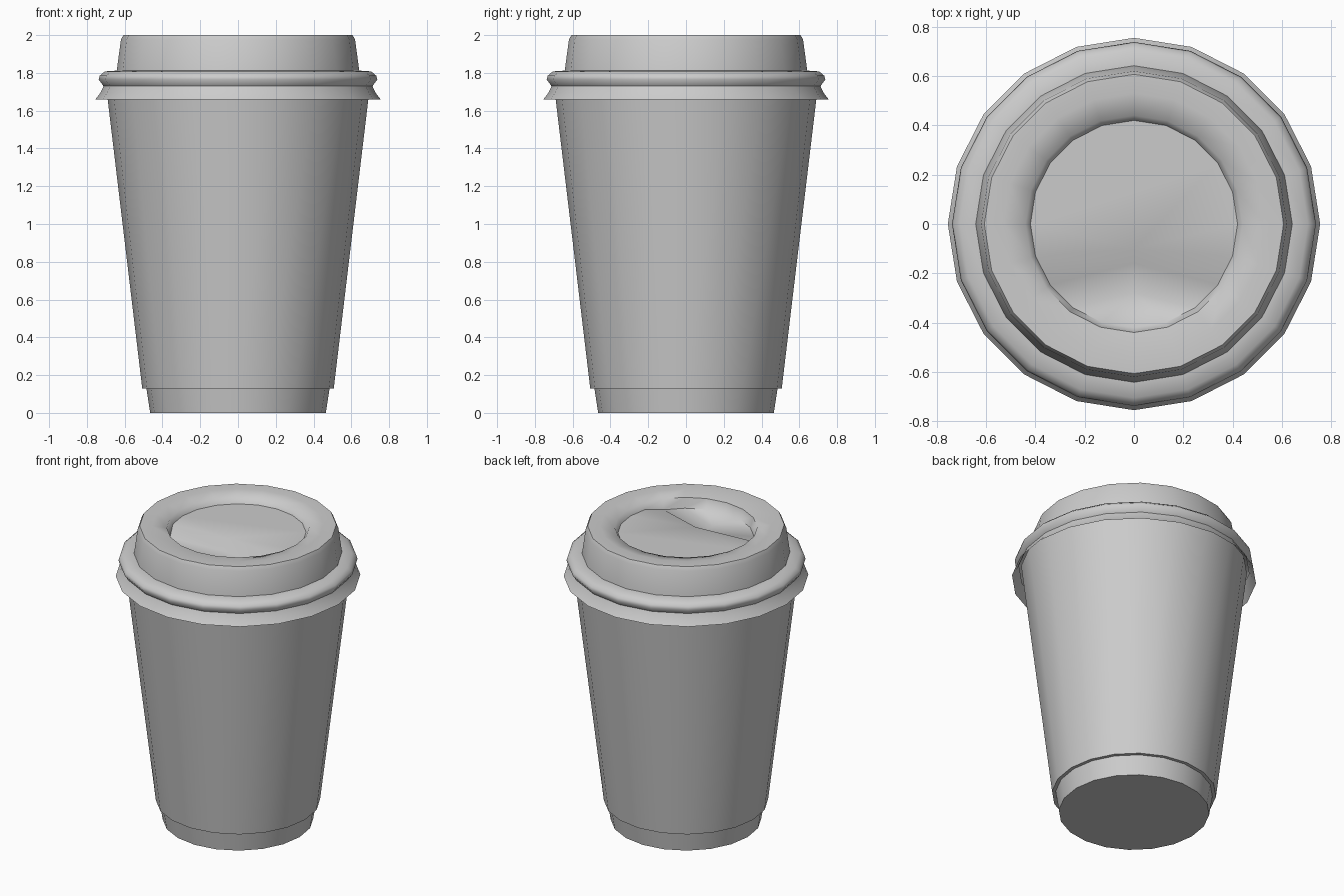
import bpy, bmesh
from math import sin, cos, pi, radians

if "Cube" in bpy.data.objects:
    bpy.data.objects.remove(bpy.data.objects["Cube"])

N = 20  # sides around the cup


def ring(bm, r, z):
    return [bm.verts.new((r * cos(2 * pi * i / N), r * sin(2 * pi * i / N), z)) for i in range(N)]


def bridge(bm, a, b):
    for i in range(N):
        j = (i + 1) % N
        bm.faces.new((a[i], a[j], b[j], b[i]))


def lathe(bm, profile):
    rings = [ring(bm, r, z) for r, z in profile]
    for a, b in zip(rings, rings[1:]):
        bridge(bm, a, b)
    return rings


def finish(bm, name, angle):
    mesh = bpy.data.meshes.new(name)
    bm.to_mesh(mesh)
    bm.free()
    ob = bpy.data.objects.new(name, mesh)
    bpy.context.collection.objects.link(ob)
    bpy.ops.object.select_all(action='DESELECT')
    ob.select_set(True)
    bpy.context.view_layer.objects.active = ob
    bpy.ops.object.shade_smooth_by_angle(angle=radians(angle))
    return ob


# Cup body: flat base, narrow foot, small step, tapered wall
bm = bmesh.new()
rings = lathe(bm, [(0.465, 0), (0.485, 0.13), (0.507, 0.13), (0.69, 1.66), (0.698, 1.73)])
bm.faces.new(rings[0][::-1])
finish(bm, "cup_body", 40)

# Lid: flared brim, bead, raised collar and flat drinking rim
bm = bmesh.new()
rings = lathe(bm, [(0.755, 1.66), (0.728, 1.695), (0.712, 1.73), (0.738, 1.765),
                   (0.732, 1.785), (0.705, 1.808), (0.642, 1.812), (0.62, 1.975),
                   (0.607, 2.0), (0.53, 2.0), (0.44, 1.985)])

# Lid recess: shallow floor at the back, deeper scooped pocket at the front
low = ring(bm, 0.42, 1.95)
pocket = low[12:19]
for v in pocket:
    v.co.z = 1.92
bridge(bm, rings[-1], low)
step_top = bm.verts.new((0, -0.1, 1.95))
step_low = bm.verts.new((0, -0.16, 1.885))
dip = bm.verts.new((0, -0.28, 1.885))
floor_edge = [low[19]] + low[0:12]
bm.faces.new(floor_edge + [step_top])
bm.faces.new((low[11], low[12], step_low, step_top))
bm.faces.new((step_top, step_low, low[18], low[19]))
edge = [step_low] + pocket
for a, b in zip(edge, edge[1:] + edge[:1]):
    bm.faces.new((a, b, dip))
finish(bm, "lid", 60)
